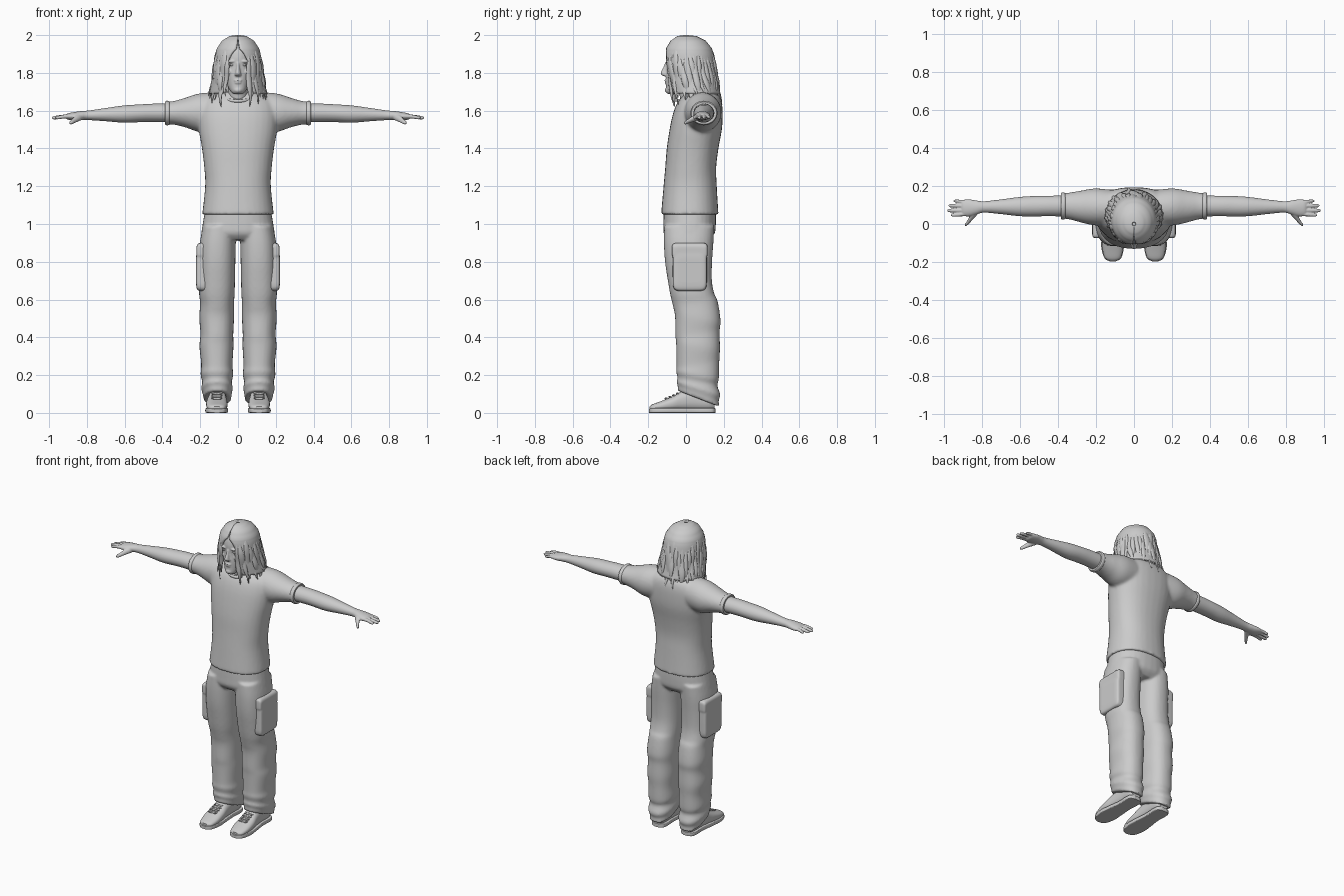
import bpy, bmesh, math, random
from mathutils import Vector, Matrix

random.seed(4)
PLACE = {'z': lambda t, a, b: (a, b, t), 'x': lambda t, a, b: (t, a, b), 'y': lambda t, a, b: (a, t, b)}


def resample(rows, steps=4):
    """Catmull-Rom smoothing of section rows."""
    out, last = [], len(rows) - 1
    for i in range(last):
        p0, p1, p2, p3 = (rows[min(max(i + k, 0), last)] for k in (-1, 0, 1, 2))
        for s in range(steps):
            f = s / steps
            out.append([0.5 * (2 * b + (c - a) * f + (2 * a - 5 * b + 4 * c - d) * f * f
                               + (3 * b - a - 3 * c + d) * f ** 3) for a, b, c, d in zip(p0, p1, p2, p3)])
    return out + [list(rows[last])]


def skin_rings(bm, rings):
    vs = [[bm.verts.new(p) for p in r] for r in rings]
    n = len(vs[0])
    for r0, r1 in zip(vs, vs[1:]):
        for i in range(n):
            bm.faces.new((r0[i], r0[(i + 1) % n], r1[(i + 1) % n], r1[i]))
    bm.faces.new(vs[0][::-1])
    bm.faces.new(vs[-1])


def loft(bm, axis, rows, power=2.0, n=32, side=1):
    """Row = position on axis, centre a, radius a, low b, high b, optional tilt."""
    rings = []
    for t, a, ra, lo, hi, *tilt in resample(rows):
        ring = []
        for i in range(n):
            c, s = math.cos(2 * math.pi * i / n), math.sin(2 * math.pi * i / n)
            c = math.copysign(abs(c) ** (2 / power), c)
            s = math.copysign(abs(s) ** (2 / power), s)
            x, y, z = PLACE[axis](t + (tilt[0] * s if tilt else 0), a + ra * c, (lo + hi) / 2 + (hi - lo) / 2 * s)
            ring.append((x * side, y, z))
        rings.append(ring)
    skin_rings(bm, rings)


def blob(bm, pos, size, rx=0.0):
    m = Matrix.Translation(pos) @ Matrix.Rotation(rx, 4, 'X') @ Matrix.Diagonal((*size, 1))
    bmesh.ops.create_uvsphere(bm, u_segments=16, v_segments=10, radius=1, matrix=m)


def make(name, bm, voxel=0, smooth=0, mirror=False):
    bmesh.ops.recalc_face_normals(bm, faces=bm.faces)
    for f in bm.faces:
        f.smooth = len(f.verts) <= 4
    me = bpy.data.meshes.new(name)
    bm.to_mesh(me)
    bm.free()
    ob = bpy.data.objects.new(name, me)
    bpy.context.collection.objects.link(ob)
    if mirror:
        m = ob.modifiers.new("mirror", 'MIRROR')
        m.use_mirror_merge = False
    if voxel:
        m = ob.modifiers.new("blend", 'REMESH')
        m.mode, m.voxel_size, m.use_smooth_shade = 'VOXEL', voxel, True
        m = ob.modifiers.new("soften", 'SMOOTH')
        m.factor, m.iterations = 0.5, smooth
    return ob


# Shirt: torso and both sleeves blended together
bm = bmesh.new()
loft(bm, 'z', [(1.05, 0, .19, -.132, .172), (1.2, 0, .174, -.119, .163), (1.3, 0, .179, -.11, .16),
               (1.4, 0, .191, -.102, .172), (1.5, 0, .208, -.087, .19), (1.58, 0, .212, -.07, .194),
               (1.64, 0, .198, -.047, .19), (1.68, 0, .15, -.015, .175), (1.70, 0, .085, .0, .145)], 2.3)
for s in (1, -1):
    loft(bm, 'x', [(.08, .085, .09, 1.50, 1.70), (.2, .09, .098, 1.488, 1.692), (.28, .092, .084, 1.512, 1.668),
                   (.34, .095, .071, 1.526, 1.651), (.38, .095, .067, 1.527, 1.648)], side=s)
make("shirt", bm, .009, 7)

# Collar band
bm = bmesh.new()
rings = []
for i in range(40):
    a = 2 * math.pi * i / 40
    d = Vector((math.cos(a), math.sin(a), 0))
    c = Vector((.082 * d.x, .045 + .087 * d.y, 1.675 + .024 * d.y))
    rings.append([c + .009 * (d * math.cos(b) + Vector((0, 0, math.sin(b)))) for b in
                  [2 * math.pi * j / 8 for j in range(8)]])
skin_rings(bm, rings + rings[:1])
make("collar", bm)

# Sleeve cuffs
bm = bmesh.new()
loft(bm, 'x', [(.362, .095, .067, 1.527, 1.648), (.368, .095, .071, 1.523, 1.652),
               (.38, .095, .071, 1.523, 1.652), (.386, .095, .067, 1.528, 1.646)])
make("sleeve_cuff", bm, mirror=True)

# Arms with hands
bm = bmesh.new()
loft(bm, 'x', [(.32, .095, .056, 1.538, 1.638), (.45, .095, .054, 1.54, 1.637), (.52, .094, .054, 1.539, 1.633),
               (.6, .092, .051, 1.536, 1.628), (.7, .091, .039, 1.544, 1.614), (.79, .09, .03, 1.55, 1.601),
               (.83, .087, .037, 1.55, 1.598), (.87, .085, .045, 1.549, 1.592), (.9, .085, .043, 1.552, 1.586),
               (.912, .085, .035, 1.56, 1.578)])
for y, tip, r in ((.047, .968, .0105), (.071, .986, .011), (.097, .98, .0105), (.122, .955, .0095)):
    y0, z = .085 + (y - .085) * .85, 1.569
    loft(bm, 'x', [(.87, y0, r, z - r, z + r), (.92, (y0 + y) / 2, r, z - r, z + r),
                   (tip - .012, y, r * .85, z - r - .005, z + r - .008), (tip, y, .003, z - .008, z - .003)], n=12)
loft(bm, 'y', [(.075, .83, .02, 1.55, 1.59), (.045, .848, .018, 1.543, 1.579), (.015, .87, .012, 1.533, 1.559),
               (-.003, .884, .01, 1.526, 1.547), (-.011, .89, .003, 1.53, 1.538)], n=12)
make("arm", bm, .0042, 3, True)

# Trousers: hips and two legs blended, with slack folds at the ankles
bm = bmesh.new()
loft(bm, 'z', [(1.07, 0, .175, -.118, .158), (1.0, 0, .187, -.12, .158), (.95, 0, .194, -.118, .152),
               (.915, 0, .19, -.09, .12)], 2.3)
for s in (1, -1):
    loft(bm, 'z', [(.99, .1, .086, -.115, .15, 0), (.9, .107, .095, -.117, .145, 0), (.8, .11, .096, -.111, .138, 0),
                   (.7, .111, .095, -.096, .137, 0), (.63, .112, .094, -.084, .15, 0), (.58, .111, .09, -.07, .168, .01),
                   (.5, .113, .092, -.058, .183, -.01), (.42, .112, .087, -.056, .178, .01),
                   (.35, .114, .09, -.052, .18, -.01), (.26, .112, .083, -.05, .176, .01),
                   (.2, .112, .086, -.052, .174, -.02), (.165, .111, .078, -.045, .166, -.02),
                   (.13, .111, .083, -.05, .182, -.035), (.105, .11, .077, -.044, .173, -.04),
                   (.075, .109, .073, -.045, .178, -.043)], 2.3, side=s)
make("trousers", bm, .008, 4)

# Cargo pockets with flaps
bm = bmesh.new()
loft(bm, 'x', [(.13, .02, .09, .645, .86), (.2, .02, .09, .645, .86), (.218, .02, .084, .655, .85),
               (.222, .02, .06, .69, .82)], 7)
loft(bm, 'x', [(.13, .02, .094, .82, .90), (.2, .02, .094, .82, .90), (.216, .02, .091, .823, .89),
               (.22, .02, .075, .84, .88)], 7)
make("cargo_pocket", bm, .006, 4, True)

# Shoes: upper, sole and laces
bm = bmesh.new()
loft(bm, 'y', [(-.192, .112, .02, .015, .035), (-.178, .112, .042, .01, .045), (-.13, .112, .055, .01, .063),
               (-.07, .112, .056, .01, .088), (-.02, .11, .05, .01, .115), (.05, .108, .046, .01, .135),
               (.12, .108, .045, .01, .12), (.15, .108, .03, .015, .09)], 2.4)
make("shoe_upper", bm, mirror=True)
bm = bmesh.new()
loft(bm, 'y', [(-.197, .112, .015, 0, .02), (-.18, .112, .044, 0, .025), (-.12, .113, .06, 0, .026),
               (-.05, .112, .056, 0, .026), (.04, .109, .047, 0, .026), (.11, .108, .05, 0, .026),
               (.145, .108, .042, 0, .026), (.157, .108, .015, 0, .024)], 8)
make("shoe_sole", bm, mirror=True)
bm = bmesh.new()
for k in range(4):
    for tilt in (-.25, .25):
        m = (Matrix.Translation((.112, -.105 + .02 * k, .076 + .0085 * k)) @ Matrix.Rotation(tilt, 4, 'Z')
             @ Matrix.Diagonal((.032, .004, .006, 1)))
        bmesh.ops.create_uvsphere(bm, u_segments=10, v_segments=6, radius=1, matrix=m)
make("shoe_laces", bm, mirror=True)

# Head: skull, neck and facial features blended
bm = bmesh.new()
loft(bm, 'z', [(1.688, 0, .02, -.095, -.05), (1.70, 0, .038, -.106, -.01), (1.735, 0, .057, -.106, .04),
               (1.78, 0, .068, -.107, .08), (1.83, 0, .076, -.104, .11), (1.88, 0, .08, -.106, .12),
               (1.93, 0, .075, -.092, .11), (1.97, 0, .045, -.05, .07)], 2.2)
loft(bm, 'z', [(1.58, 0, .08, -.01, .13), (1.66, 0, .056, -.03, .1), (1.75, 0, .054, -.045, .09)])
loft(bm, 'z', [(1.783, 0, .013, -.118, -.09), (1.79, 0, .018, -.13, -.09), (1.803, 0, .014, -.134, -.09),
               (1.83, 0, .009, -.12, -.09), (1.855, 0, .009, -.11, -.09)], n=16)
blob(bm, (0, -.103, 1.76), (.022, .011, .006))
blob(bm, (0, -.102, 1.748), (.019, .011, .007))
blob(bm, (0, -.098, 1.708), (.022, .014, .015))
for s in (1, -1):
    blob(bm, (.034 * s, -.094, 1.861), (.026, .014, .008))
    blob(bm, (.043 * s, -.078, 1.806), (.022, .02, .018))
make("head", bm, .0042, 2)
bm = bmesh.new()
for s in (1, -1):
    blob(bm, (.032 * s, -.089, 1.842), (.014, .012, .007))
make("eyes", bm)

# Hair outline: height, half width, front y, back y, half angle of face opening
HAIR = [(2.0, .01, -.01, .01, 0), (1.995, .045, -.045, .055, 0), (1.97, .085, -.082, .105, 2), (1.93, .112, -.106, .137, 5),
        (1.9, .12, -.112, .147, 17), (1.85, .126, -.113, .155, 27), (1.8, .132, -.108, .161, 31),
        (1.74, .143, -.098, .17, 31), (1.69, .152, -.088, .182, 32), (1.6, .16, -.08, .195, 32)]


def hair_point(z, ang, off=0.0):
    for h, g in zip(HAIR, HAIR[1:]):
        if h[0] >= z >= g[0]:
            f = (h[0] - z) / (h[0] - g[0])
            _, rx, yf, yb, _ = [p + (q - p) * f for p, q in zip(h, g)]
            return Vector(((rx + off) * math.sin(ang), (yf + yb) / 2 - ((yb - yf) / 2 + off) * math.cos(ang), z))


# Hair shell, parted in the middle and open at the face
bm = bmesh.new()
grid = []
for row in resample(HAIR[:-1], 3):
    o = math.radians(max(row[4], .6))
    z = min(max(row[0], 1.6), 2.0)
    grid.append([bm.verts.new(hair_point(z, o + (2 * math.pi - 2 * o) * i / 48)) for i in range(49)])
for r0, r1 in zip(grid, grid[1:]):
    for i in range(48):
        bm.faces.new((r0[i], r0[i + 1], r1[i + 1], r1[i]))
m = make("hair_shell", bm).modifiers.new("thickness", 'SOLIDIFY')
m.thickness, m.offset = .012, -1

# Tapered wavy locks laid over the shell
bm = bmesh.new()
for k in range(34):
    a0 = math.radians(27 + 306 * k / 33)
    front = abs(math.cos(a0 / 2)) ** 2 if math.cos(a0) > 0 else 0
    z0, z1 = random.uniform(1.9, 1.96), random.uniform(1.615, 1.68)
    w, ph, sway = random.uniform(.013, .021), random.uniform(0, 6), random.uniform(-.12, .12)
    rings = []
    for j in range(15):
        f = j / 14
        start = a0 if 0.7 < a0 < 5.6 else a0 + (.15 if a0 < 3 else -.15) * f * (1 - f)
        ang = start + sway * f * f + .05 * f * math.sin(7 * f + ph)
        z = z0 + (z1 - z0) * f
        p = hair_point(z, ang, -.004 + .008 * f * math.sin(9 * f + ph))
        out, tan = Vector((math.sin(ang), -math.cos(ang), 0)), Vector((math.cos(ang), math.sin(ang), 0))
        g = min(1, .15 + 3 * f, .08 + 2.6 * (1 - f))
        rings.append([p + tan * w * g * math.cos(b) + out * .009 * g * math.sin(b)
                      for b in [2 * math.pi * i / 10 for i in range(10)]])
    skin_rings(bm, rings)
make("hair_locks", bm)
